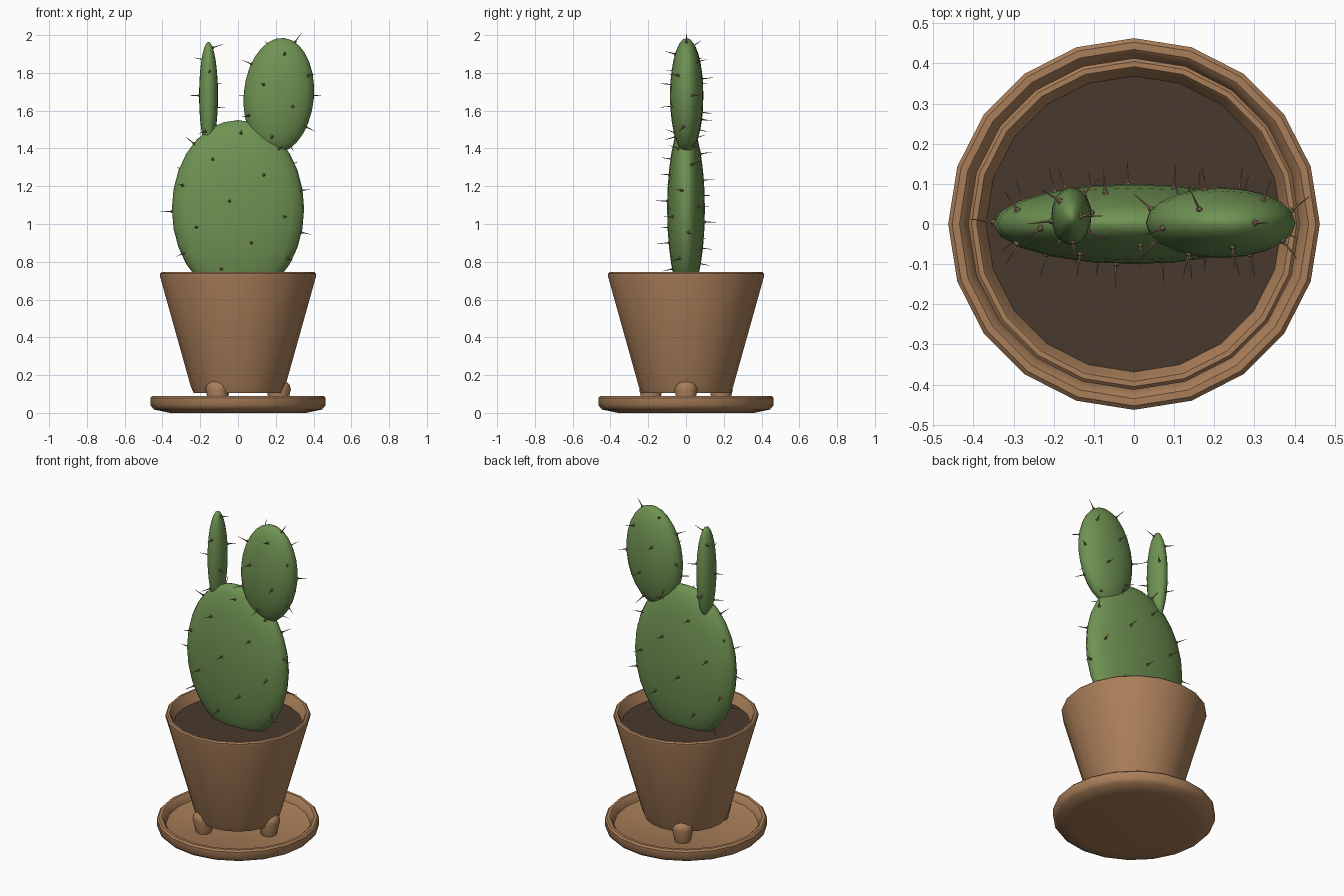
import bpy, bmesh, math
from mathutils import Vector, Matrix

if "Cube" in bpy.data.objects:
    bpy.data.objects.remove(bpy.data.objects["Cube"])


def material(name, rgb):
    m = bpy.data.materials.new(name)
    m.diffuse_color = (*rgb, 1)
    m.use_nodes = True
    m.node_tree.nodes["Principled BSDF"].inputs["Base Color"].default_value = m.diffuse_color
    return m


TERRACOTTA = material("terracotta", (0.40, 0.21, 0.10))
SOIL = material("soil", (0.065, 0.040, 0.026))
GREEN = material("green", (0.16, 0.29, 0.085))
SPINE = material("spine", (0.30, 0.20, 0.12))


def finish(name, bm, mat, angle=40):
    bmesh.ops.recalc_face_normals(bm, faces=bm.faces)
    me = bpy.data.meshes.new(name)
    bm.to_mesh(me)
    bm.free()
    me.materials.append(mat)
    ob = bpy.data.objects.new(name, me)
    bpy.context.collection.objects.link(ob)
    bpy.ops.object.select_all(action='DESELECT')
    ob.select_set(True)
    bpy.context.view_layer.objects.active = ob
    bpy.ops.object.shade_smooth_by_angle(angle=math.radians(angle))
    return ob


def lathe(name, profile, mat, sides=20, offset=(0, 0, 0), spin=0):
    """Revolve (radius, z) points; ends at radius 0 close the shape."""
    bm = bmesh.new()
    rings = []
    for r, z in profile:
        n = sides if r > 0 else 1
        rings.append([bm.verts.new((r * math.cos(spin + math.tau * i / sides) + offset[0],
                                    r * math.sin(spin + math.tau * i / sides) + offset[1],
                                    z + offset[2])) for i in range(n)])
    for a, b in zip(rings, rings[1:]):
        for i in range(sides):
            j = (i + 1) % sides
            quad = [a[i % len(a)], a[j % len(a)], b[j % len(b)], b[i % len(b)]]
            bm.faces.new(list(dict.fromkeys(quad)))
    return finish(name, bm, mat)


def pad(name, center, radii, tilt, count, lowest):
    """Ellipsoid pad with spines spread on it in a golden-angle spiral."""
    place = Matrix.Translation(center) @ Matrix.Rotation(tilt, 4, 'Y')
    bm = bmesh.new()
    bmesh.ops.create_uvsphere(bm, u_segments=20, v_segments=14, radius=1,
                              matrix=place @ Matrix.Diagonal((*radii, 1)))
    finish(name, bm, GREEN, 60)

    bm = bmesh.new()
    for i in range(count):
        u = 1 - (2 * i + 1) / count
        a = i * math.pi * (3 - math.sqrt(5))
        s = math.sqrt(1 - u * u)
        d = (s * math.cos(a), s * math.sin(a), u)
        p = Vector([d[k] * radii[k] for k in range(3)])
        n = Vector([d[k] / radii[k] for k in range(3)]).normalized()
        if (place @ p).z < lowest:
            continue
        frame = place @ Matrix.Translation(p) @ n.to_track_quat('Z', 'Y').to_matrix().to_4x4()
        # areole and needle
        bmesh.ops.create_icosphere(bm, subdivisions=1, radius=0.009, matrix=frame)
        bmesh.ops.create_cone(bm, cap_ends=True, segments=5, radius1=0.004, radius2=0.0005,
                              depth=0.06, matrix=frame @ Matrix.Translation((0, 0, 0.03)))
    finish(name + "_spines", bm, SPINE)


# saucer
lathe("saucer", [(0, 0), (0.36, 0), (0.445, 0.018), (0.463, 0.04), (0.463, 0.08), (0.453, 0.09),
                 (0.435, 0.09), (0.422, 0.078), (0.412, 0.045), (0.40, 0.04), (0, 0.04)], TERRACOTTA)

# pot
lathe("pot", [(0, 0.105), (0.235, 0.105), (0.25, 0.14), (0.413, 0.722), (0.413, 0.737),
              (0.405, 0.745), (0.392, 0.745), (0.384, 0.735), (0.22, 0.15), (0, 0.15)], TERRACOTTA)

# soil
lathe("soil", [(0, 0.60), (0.350, 0.60), (0.372, 0.68), (0, 0.68)], SOIL)

# feet
for k in range(3):
    a = math.tau * k / 3
    lathe(f"foot_{k + 1}", [(0, 0.04), (0.045, 0.04), (0.065, 0.125), (0.058, 0.15),
                            (0.035, 0.172), (0, 0.178)],
          TERRACOTTA, 10, (0.215 * math.cos(a), 0.215 * math.sin(a), 0))

# cactus pads
pad("main_pad", (0, 0, 1.08), (0.35, 0.10, 0.47), 0, 34, 0.66)
pad("right_pad", (0.216, 0.003, 1.68), (0.186, 0.088, 0.306), math.radians(5), 18, 0)
pad("left_pad", (-0.156, 0.02, 1.68), (0.05, 0.072, 0.285), 0, 9, 0)
